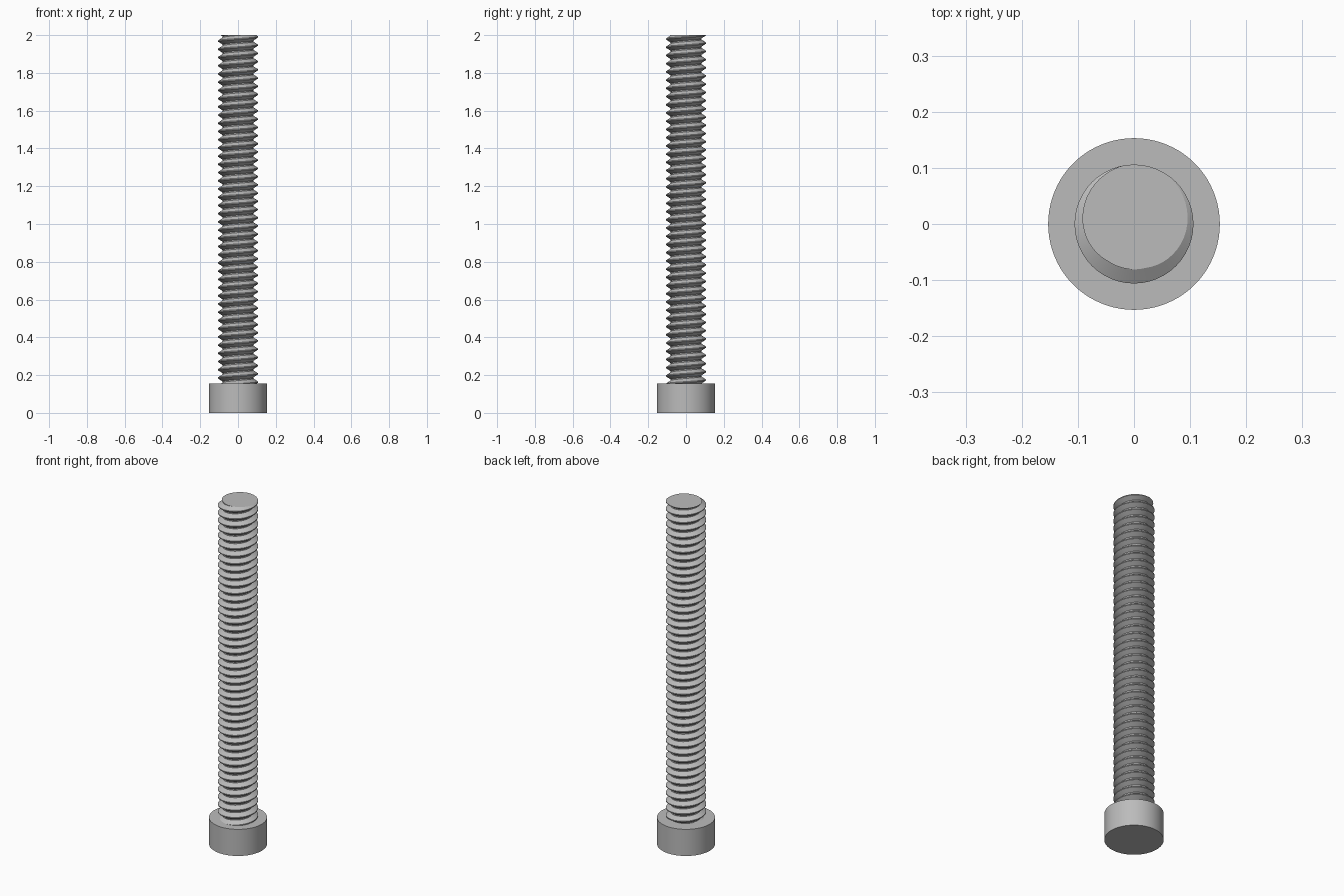
import bpy, bmesh, math
from mathutils import Vector

cube = bpy.data.objects.get("Cube")
if cube:
    bpy.data.objects.remove(cube, do_unlink=True)

HEAD_R, HEAD_H, TOP = 0.153, 0.155, 2.0
CREST_R, ROOT_R, PITCH = 0.106, 0.081, 0.0435
SEGS = 48
CREST_ANGLE = math.radians(80)

# One steel grey for everything
steel = bpy.data.materials.new("steel_grey")
steel.use_nodes = True
color = (0.5, 0.5, 0.5, 1)
steel.diffuse_color = color
steel.node_tree.nodes["Principled BSDF"].inputs["Base Color"].default_value = color


def finish(bm, name):
    bmesh.ops.recalc_face_normals(bm, faces=bm.faces)
    mesh = bpy.data.meshes.new(name)
    bm.to_mesh(mesh)
    bm.free()
    mesh.materials.append(steel)
    obj = bpy.data.objects.new(name, mesh)
    bpy.context.collection.objects.link(obj)
    bpy.ops.object.select_all(action="DESELECT")
    obj.select_set(True)
    bpy.context.view_layer.objects.active = obj
    bpy.ops.object.shade_smooth_by_angle(angle=math.radians(30))
    return obj


# Cylindrical head
bm = bmesh.new()
bmesh.ops.create_cone(bm, cap_ends=True, segments=80, radius1=HEAD_R,
                      radius2=HEAD_R, depth=HEAD_H)
bmesh.ops.translate(bm, verts=bm.verts, vec=(0, 0, HEAD_H / 2))
finish(bm, "bolt_head")

# Threaded shank: one tooth profile swept along a right-hand helix
profile = [(ROOT_R, -0.5), (ROOT_R, -0.43), (CREST_R, -0.06),
           (CREST_R, 0.06), (ROOT_R, 0.43), (ROOT_R, 0.5)]
turns = math.ceil((TOP - HEAD_H) / PITCH) + 3
start = TOP - PITCH * (turns - 2 + CREST_ANGLE / math.tau)
bm = bmesh.new()
previous = None
for step in range(turns * SEGS + 1):
    a = math.tau * step / SEGS
    z = start + PITCH * step / SEGS
    row = [bm.verts.new((r * math.cos(a), r * math.sin(a), z + h * PITCH))
           for r, h in profile]
    if previous:
        for i in range(len(row) - 1):
            bm.faces.new((previous[i], row[i], row[i + 1], previous[i + 1]))
    previous = row
bmesh.ops.remove_doubles(bm, verts=bm.verts, dist=0.0002)

# Trim the shank flat at the tip and inside the head, then cap both cuts
for height, direction in ((TOP, 1), (HEAD_H * 0.75, -1)):
    cut = bmesh.ops.bisect_plane(
        bm, geom=bm.verts[:] + bm.edges[:] + bm.faces[:], dist=1e-6,
        plane_co=Vector((0, 0, height)), plane_no=Vector((0, 0, direction)),
        clear_outer=True)
    rim = [e for e in cut["geom_cut"]
           if isinstance(e, bmesh.types.BMEdge) and e.is_boundary]
    bmesh.ops.holes_fill(bm, edges=rim, sides=0)
finish(bm, "threaded_shank")
